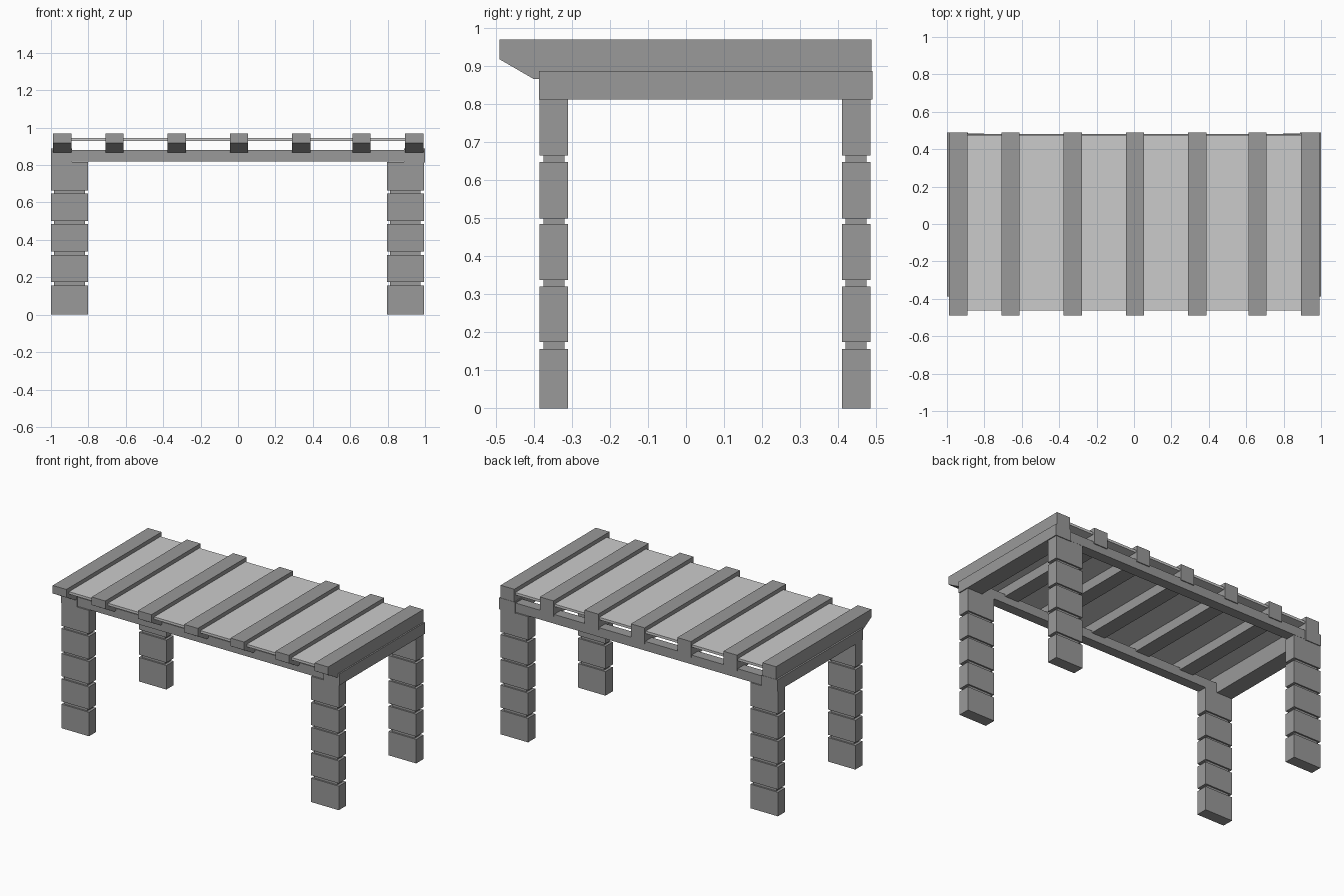
import bpy, bmesh

if "Cube" in bpy.data.objects:
    bpy.data.objects.remove(bpy.data.objects["Cube"])

def material(name, v):
    m = bpy.data.materials.new(name)
    m.diffuse_color = (v, v, v, 1)
    m.use_nodes = True
    m.node_tree.nodes["Principled BSDF"].inputs["Base Color"].default_value = m.diffuse_color
    return m

wood_mat = material("dark_wood", 0.32)
panel_mat = material("light_panel", 0.8)

def add_object(name, bm, mat=wood_mat):
    bmesh.ops.recalc_face_normals(bm, faces=bm.faces)
    me = bpy.data.meshes.new(name)
    bm.to_mesh(me)
    bm.free()
    me.materials.append(mat)
    ob = bpy.data.objects.new(name, me)
    bpy.context.collection.objects.link(ob)
    return ob

def box_object(name, lo, hi, mat=wood_mat):
    bm = bmesh.new()
    for v in bmesh.ops.create_cube(bm, size=1)["verts"]:
        v.co = [a + (c + 0.5) * (b - a) for a, b, c in zip(lo, hi, v.co)]
    return add_object(name, bm, mat)

# Banded legs: one continuous stepped outline per leg, inset at the grooves
BLOCKS = [(0, 0.156), (0.174, 0.32), (0.338, 0.485), (0.5, 0.648), (0.665, 0.817)]

def leg(name, cx, cy):
    bm = bmesh.new()
    rings = []
    for i, (z0, z1) in enumerate(BLOCKS):
        levels = [(z0, 0), (z1, 0)]
        if i < len(BLOCKS) - 1:
            levels += [(z1, 1), (BLOCKS[i + 1][0], 1)]
        for z, groove in levels:
            hx, hy = 0.099 - groove * 0.017, 0.0375 - groove * 0.01
            rings.append([bm.verts.new((cx + sx * hx, cy + sy * hy, z))
                          for sx, sy in ((-1, -1), (1, -1), (1, 1), (-1, 1))])
    for a, b in zip(rings, rings[1:]):
        for k in range(4):
            n = (k + 1) % 4
            bm.faces.new((a[k], a[n], b[n], b[k]))
    bm.faces.new(rings[0])
    bm.faces.new(rings[-1])
    add_object(name, bm)

for side, leg_x, x0, x1 in (("left", -0.901, -1.0, -0.887), ("right", 0.895, 0.887, 1.0)):
    leg(f"front_{side}_leg", leg_x, -0.3475)
    leg(f"back_{side}_leg", leg_x, 0.4475)
    # Side beams resting on the legs
    box_object(f"{side}_beam", (x0, -0.387, 0.813), (x1, 0.49, 0.888))

# Front and back beams between the side beams
box_object("front_beam", (-0.89, -0.38, 0.82), (0.89, -0.315, 0.88))
box_object("back_beam", (-0.89, 0.415, 0.82), (0.89, 0.482, 0.88))

# Rafters with a chamfered front end
PROFILE = [(-0.49, 0.97), (-0.49, 0.918), (-0.4, 0.866), (0.488, 0.866), (0.488, 0.97)]
for i, cx in enumerate((-0.94, -0.66, -0.328, 0.005, 0.338, 0.66, 0.942)):
    bm = bmesh.new()
    ends = [[bm.verts.new((cx + dx, y, z)) for y, z in PROFILE] for dx in (-0.049, 0.049)]
    for end in ends:
        bm.faces.new(end)
    for k in range(5):
        n = (k + 1) % 5
        bm.faces.new((ends[0][k], ends[0][n], ends[1][n], ends[1][k]))
    add_object(f"rafter_{i + 1}", bm)

# Roof sheet threaded through the rafters
box_object("roof_sheet", (-0.94, -0.462, 0.929), (0.94, 0.477, 0.945), panel_mat)
